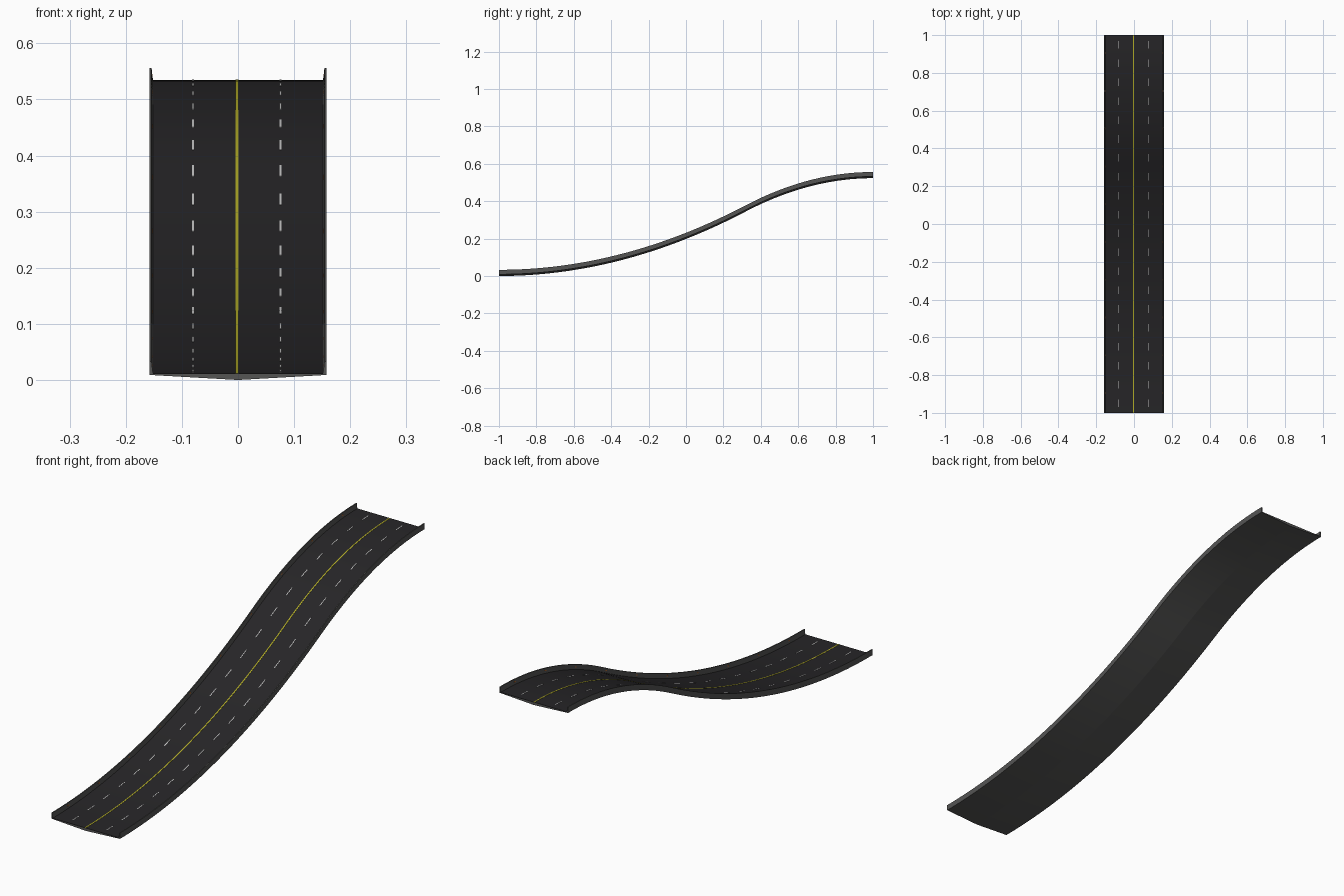
import bpy, bmesh

if "Cube" in bpy.data.objects:
    bpy.data.objects.remove(bpy.data.objects["Cube"])

RISE = 0.523          # height gained from front to back
Y_JOIN = 0.32         # where the sag curve meets the crest curve
HALF = 0.158


def height(y):
    """Two tangent parabolas: a long sag, then a shorter crest."""
    if y < Y_JOIN:
        return RISE / 2 * (y + 1) ** 2 / (Y_JOIN + 1)
    return RISE - RISE / 2 * (1 - y) ** 2 / (1 - Y_JOIN)


def material(name, rgb):
    m = bpy.data.materials.new(name)
    m.diffuse_color = (*rgb, 1)
    m.use_nodes = True
    m.node_tree.nodes["Principled BSDF"].inputs["Base Color"].default_value = m.diffuse_color
    return m


def sweep(name, sections, mat, spans=((-1, 1, 64),)):
    """Carry closed (x, z) sections along the ramp for each (start, end, steps) span."""
    bm = bmesh.new()
    for start, end, steps in spans:
        for section in sections:
            rings = []
            for i in range(steps + 1):
                y = start + (end - start) * i / steps
                rings.append([bm.verts.new((x, y, z + height(y))) for x, z in section])
            n = len(section)
            for a, b in zip(rings, rings[1:]):
                for k in range(n):
                    bm.faces.new((a[k], a[(k + 1) % n], b[(k + 1) % n], b[k]))
            bm.faces.new(rings[0])
            bm.faces.new(rings[-1][::-1])
    bmesh.ops.recalc_face_normals(bm, faces=bm.faces)
    mesh = bpy.data.meshes.new(name)
    bm.to_mesh(mesh)
    bm.free()
    mesh.materials.append(mat)
    obj = bpy.data.objects.new(name, mesh)
    bpy.context.collection.objects.link(obj)
    bpy.ops.object.select_all(action='DESELECT')
    obj.select_set(True)
    bpy.context.view_layer.objects.active = obj
    bpy.ops.object.shade_smooth_by_angle(angle=0.05)
    return obj


def box(x0, x1, z0, z1):
    return [(x0, z0), (x1, z0), (x1, z1), (x0, z1)]


concrete = material("concrete", (0.09, 0.09, 0.088))
asphalt = material("asphalt", (0.02, 0.019, 0.021))
yellow = material("yellow_paint", (0.45, 0.42, 0.02))
white = material("white_paint", (0.6, 0.6, 0.6))
orange = material("orange_reflector", (0.5, 0.15, 0.03))

# Concrete base: shallow V underside with a thin tapered parapet on each side
right_half = [(HALF, 0.009), (HALF, 0.033), (HALF - 0.004, 0.033), (HALF - 0.0065, 0.011)]
left_half = [(-x, z) for x, z in reversed(right_half)]
sweep("concrete_base", [[(0, 0)] + right_half + left_half], concrete)

# Asphalt roadway
sweep("road_surface", [box(-0.1515, 0.1515, 0.0105, 0.012)], asphalt)

# Solid centre line
sweep("centre_line", [box(-0.0045, 0.0005, 0.0115, 0.0128)], yellow)

# Dashed lane lines
dashes = [(-0.97 + 0.1 * i, -0.93 + 0.1 * i, 3) for i in range(20)]
lanes = [box(x - 0.0018, x + 0.0018, 0.0115, 0.0128) for x in (-0.08, 0.076)]
sweep("lane_dashes", lanes, white, dashes)

# Small reflectors on the inner faces of the parapets
spots = [(-0.9 + 0.2 * i, -0.89 + 0.2 * i, 1) for i in range(10)]
sweep("reflectors", [box(s * 0.1522, s * 0.156, 0.021, 0.025) for s in (-1, 1)], orange, spots)
